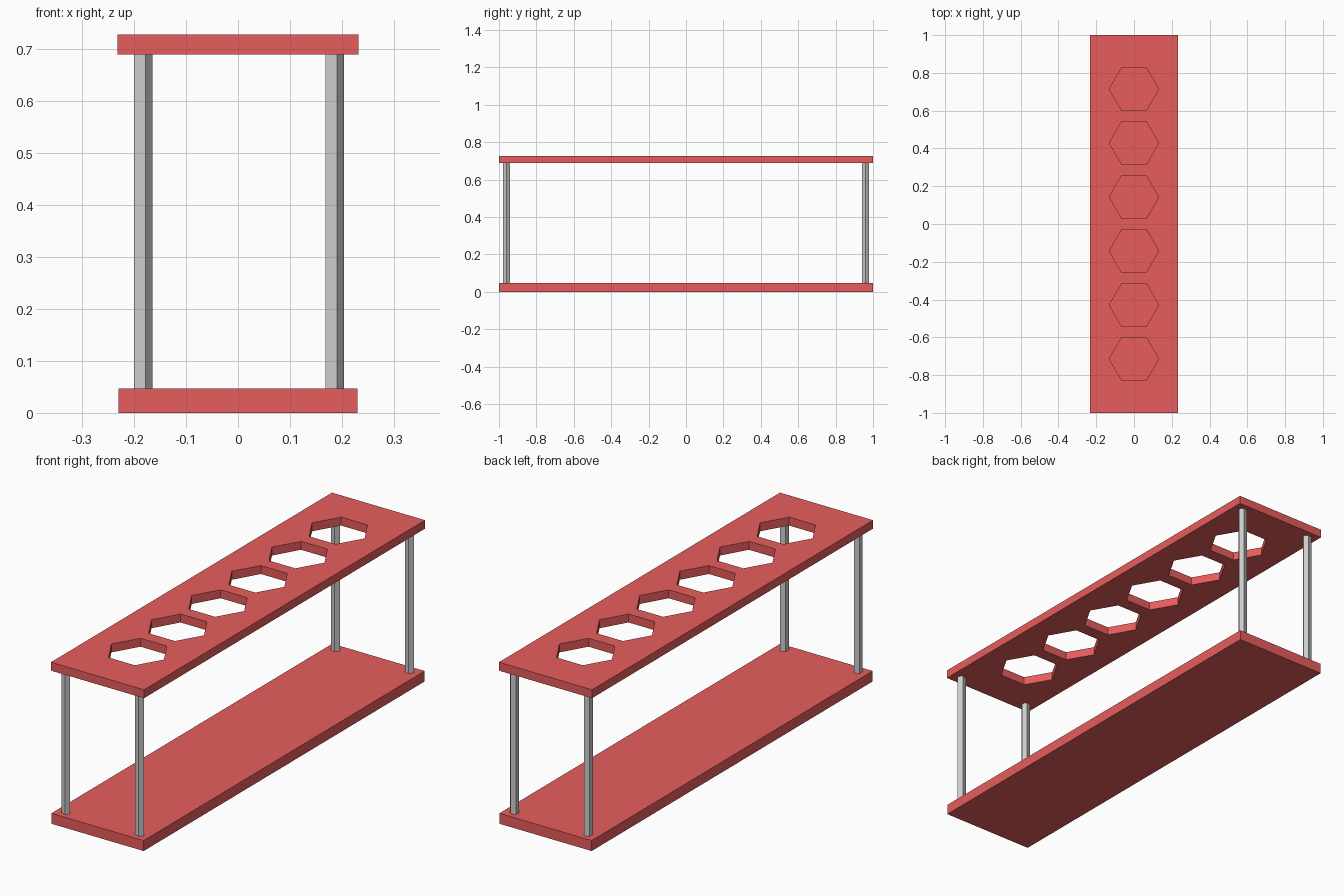
import bpy
from math import cos, sin, tau

if "Cube" in bpy.data.objects:
    bpy.data.objects.remove(bpy.data.objects["Cube"])

red = bpy.data.materials.new("red")
red.diffuse_color = (0.8, 0.11, 0.11, 1)
red.use_nodes = True
red.node_tree.nodes["Principled BSDF"].inputs["Base Color"].default_value = red.diffuse_color


def ngon(n, r, cx=0, cy=0):
    return [(cx + r * cos(tau * i / n), cy + r * sin(tau * i / n)) for i in range(n)]


def plate(name, outlines, z0, z1):
    """Flat slab from closed outlines; inner outlines become holes."""
    curve = bpy.data.curves.new(name, 'CURVE')
    curve.dimensions = '2D'
    curve.fill_mode = 'BOTH'
    curve.extrude = (z1 - z0) / 2
    for pts in outlines:
        spline = curve.splines.new('POLY')
        spline.points.add(len(pts) - 1)
        for p, (x, y) in zip(spline.points, pts):
            p.co = (x, y, 0, 1)
        spline.use_cyclic_u = True
    obj = bpy.data.objects.new(name, curve)
    obj.location.z = (z0 + z1) / 2
    bpy.context.collection.objects.link(obj)
    bpy.ops.object.select_all(action='DESELECT')
    obj.select_set(True)
    bpy.context.view_layer.objects.active = obj
    bpy.ops.object.convert(target='MESH')
    obj = bpy.context.object
    obj.data.materials.clear()
    obj.data.materials.append(red)
    for f in obj.data.polygons:
        f.use_smooth = False
    return obj


def rect(hx, hy):
    return [(-hx, -hy), (hx, -hy), (hx, hy), (-hx, hy)]


# Solid base and top shelf with six hexagonal holes
BASE_TOP, SHELF_BOTTOM, SHELF_TOP = 0.047, 0.689, 0.727
plate("base", [rect(0.23, 1)], 0, BASE_TOP)
holes = [ngon(6, 0.131, 0, (i - 2.5) * 2 / 7) for i in range(6)]
plate("top_shelf", [rect(0.232, 1)] + holes, SHELF_BOTTOM, SHELF_TOP)

# Four five-sided posts, each with a corner pointing to +x
h = SHELF_BOTTOM - BASE_TOP
ring = ngon(5, 0.02)
verts = [(x, y, z) for z in (0, h) for x, y in ring]
faces = [(i, (i + 1) % 5, 5 + (i + 1) % 5, 5 + i) for i in range(5)]
faces += [(4, 3, 2, 1, 0), (5, 6, 7, 8, 9)]
post = bpy.data.meshes.new("post")
post.from_pydata(verts, [], faces)
for ny, y in (("front", -0.96), ("back", 0.96)):
    for nx, x in (("left", -0.184), ("right", 0.184)):
        obj = bpy.data.objects.new(f"{ny}_{nx}_post", post)
        obj.location = (x, y, BASE_TOP)
        bpy.context.collection.objects.link(obj)
